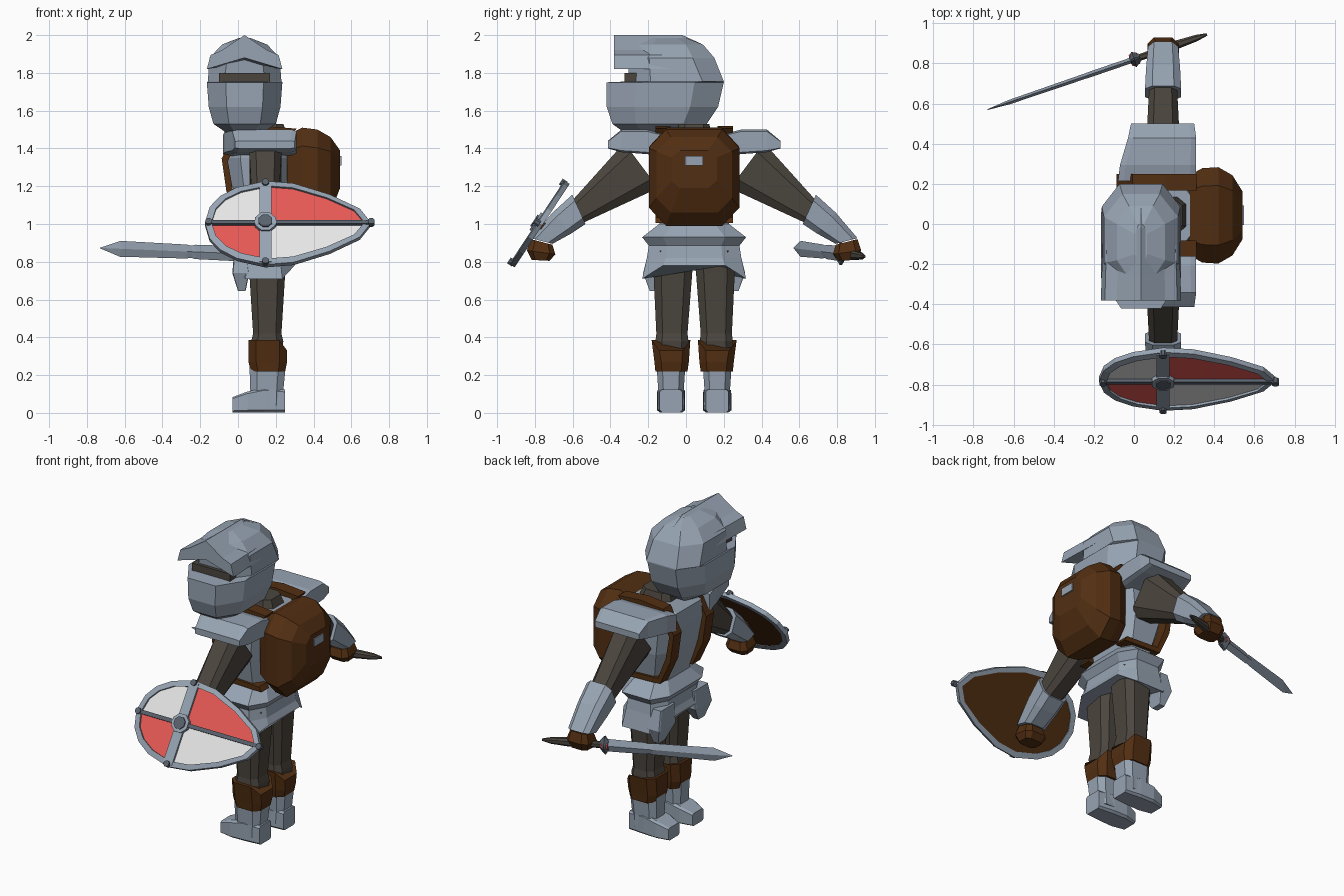
import bpy, bmesh
from mathutils import Vector

cube = bpy.data.objects.get("Cube")
if cube:
    bpy.data.objects.remove(cube, do_unlink=True)


def material(name, color):
    mat = bpy.data.materials.new(name)
    mat.use_nodes = True
    mat.diffuse_color = (*color, 1)
    shader = next(n for n in mat.node_tree.nodes if n.type == "BSDF_PRINCIPLED")
    shader.inputs["Base Color"].default_value = (*color, 1)
    shader.inputs["Roughness"].default_value = 0.8
    return mat


STEEL = material("steel", (.31, .37, .45))
IRON = material("dark iron", (.10, .12, .15))
LEATHER = material("brown leather", (.085, .028, .006))
CLOTH = material("dark cloth", (.07, .06, .048))
RED = material("red paint", (.8, .1, .09))
WHITE = material("white paint", (.8, .8, .8))

X, Y, Z = Vector((1, 0, 0)), Vector((0, 1, 0)), Vector((0, 0, 1))
MID = .043  # y of the body's plane of symmetry


def finish(name, bm, *mats):
    mesh = bpy.data.meshes.new(name)
    bm.to_mesh(mesh)
    bm.free()
    for mat in mats:
        mesh.materials.append(mat)
    obj = bpy.data.objects.new(name, mesh)
    bpy.context.collection.objects.link(obj)
    return obj


def loft_bmesh(rings, wrap=False):
    """Skin a row of equal rings, with caps or wrapped into a tube."""
    bm = bmesh.new()
    loops = [[bm.verts.new(p) for p in ring] for ring in rings]
    pairs = list(zip(loops, loops[1:]))
    if wrap:
        pairs.append((loops[-1], loops[0]))
    else:
        bm.faces.new(loops[0])
        bm.faces.new(loops[-1])
    for a, b in pairs:
        for i in range(len(a)):
            j = (i + 1) % len(a)
            bm.faces.new((a[i], a[j], b[j], b[i]))
    bmesh.ops.remove_doubles(bm, verts=bm.verts, dist=1e-5)
    bmesh.ops.recalc_face_normals(bm, faces=bm.faces)
    return bm


def loft(name, mat, rings, wrap=False):
    return finish(name, loft_bmesh(rings, wrap), mat)


def ring(c, u, v, k=.6):
    """Chamfered rectangle about c; k=1 is a full box, k=0 a diamond."""
    corners = ((1, -k), (1, k), (k, 1), (-k, 1), (-1, k), (-1, -k), (-k, -1), (k, -1))
    return [c + u * a + v * b for a, b in corners]


def flat(z, x0, x1, y0, y1, k=.6):
    return ring(Vector(((x0 + x1) / 2, (y0 + y1) / 2, z)), X * (x1 - x0) / 2, Y * (y1 - y0) / 2, k)


def body_ring(z, x0, x1, half, k=.6):
    return flat(z, x0, x1, MID - half, MID + half, k)


def upright(c, half_y, z0, z1, k=.6, x=0):
    """Ring facing along x, centred on y = c."""
    return ring(Vector((x, c, (z0 + z1) / 2)), Y * half_y, Z * (z1 - z0) / 2, k)


# Helmet
loft("helmet", STEEL, [flat(z, .035 - r, .035 + r, y0, y1, k) for z, r, y0, y1, k in (
    (1.465, .07, -.3, .02, .5), (1.53, .165, -.39, .11, .5), (1.62, .19, -.42, .17, .5),
    (1.75, .2, -.42, .2, .5), (1.755, .195, -.3, .2, .55), (1.88, .185, -.31, .15, .5),
    (1.95, .12, -.27, .09, .5), (1.985, .03, -.2, 0, .5))])
loft("eye_slit", CLOTH, [flat(z, -.1, .17, -.325, -.2, 1) for z in (1.75, 1.8)])


def visor_ring(y, spread, top, drop):
    shape = ((0, 0), (.12, .08), (.18, .105), (.2, .18), (0, drop), (-.2, .18), (-.18, .105), (-.12, .08))
    return [Vector((.035 + a * spread, y, top - b)) for a, b in shape]


loft("visor", STEEL, [visor_ring(-.38, 1, 2, .12), visor_ring(-.25, .98, 2, .14),
                      visor_ring(-.02, .94, 2, .15), visor_ring(.08, .8, 1.955, .15)])

# Torso, neck and hips
loft("breastplate", STEEL, [body_ring(*r) for r in (
    (.95, .03, .24, .18), (1.02, .02, .25, .185), (1.2, -.03, .27, .22),
    (1.35, -.06, .3, .225), (1.45, -.05, .3, .21), (1.48, 0, .28, .17))])
loft("neck", CLOTH, [body_ring(1.45, .03, .27, .1), body_ring(1.53, .05, .24, .08)])
skirt = [body_ring(*r) for r in (
    (1.0, .02, .25, .185), (.93, -.03, .3, .275), (.885, 0, .27, .24),
    (.82, -.01, .28, .25), (.74, -.025, .3, .275))]
for p in skirt[-1]:
    p.z = .71 if abs(p.y - MID) > .2 else .78
loft("hip_skirt", STEEL, skirt)

# Backpack with its buckle
PACK = ((.26, .19, 1.03, 1.47), (.34, .235, 1.0, 1.51), (.42, .24, .99, 1.5),
        (.49, .2, 1.06, 1.46), (.54, .12, 1.19, 1.39))
loft("backpack", LEATHER, [upright(MID, h, a, b, .62, x) for x, h, a, b in PACK])
loft("pack_buckle", STEEL, [upright(MID, .048, 1.31, 1.36, 1, x) for x in (.53, .548)])

for side, label in ((-1, "left"), (1, "right")):
    def at(d, z, x=0):
        return Vector((x, MID + side * d, z))

    def section(top, low, half, k=.6):
        """Limb ring between an upper and a lower point."""
        a, b = at(*top, .145), at(*low, .145)
        return ring((a + b) / 2, X * half, (a - b) / 2, k)

    # Shoulder strap
    path = ((.3, 1.49), (.15, 1.5), (0, 1.485), (-.07, 1.34), (-.045, 1.18), (.02, 1.03), (.27, 1.02))
    strap = []
    for x, z in path:
        out = Vector((x - .13, 0, z - 1.25)).normalized() * .018
        strap.append(ring(at(.165, z, x), Y * .04, out, 1))
    loft(label + "_strap", LEATHER, strap)

    # Arm
    loft(label + "_pauldron", STEEL, [
        ring(at(d, (a + b) / 2, (x0 + x1) / 2), X * (x1 - x0) / 2, Z * (b - a) / 2, .85)
        for d, x0, x1, a, b in ((.17, -.08, .31, 1.36, 1.48), (.25, -.07, .31, 1.37, 1.5),
                                (.385, -.03, .31, 1.38, 1.5), (.457, -.015, .3, 1.4, 1.44))])
    loft(label + "_upper_arm", CLOTH, [section((.37, 1.43), (.19, 1.19), .085),
                                       section((.64, 1.13), (.58, 1.01), .07)])
    loft(label + "_bracer", STEEL, [section((.645, 1.155), (.575, 1.0), .09),
                                    section((.75, 1.06), (.65, .95), .085),
                                    section((.865, .925), (.75, .895), .075)])
    loft(label + "_hand", LEATHER, [section((.865, .92), (.75, .89), .06),
                                    section((.885, .86), (.735, .84), .078),
                                    section((.86, .81), (.765, .805), .06)])

    # Leg
    def leg_ring(z, x0, x1, d0, d1, k=.6):
        return ring(at((d0 + d1) / 2, z, (x0 + x1) / 2), X * (x1 - x0) / 2, Y * (d1 - d0) / 2, k)

    loft(label + "_leg", CLOTH, [leg_ring(*r) for r in (
        (.86, .05, .26, .005, .22), (.74, .06, .25, .01, .215), (.42, .08, .23, .035, .2),
        (.38, .07, .24, .03, .205), (.25, .08, .23, .045, .19))])
    cuff = [leg_ring(.22, .07, .25, .035, .205), leg_ring(.27, .055, .26, .028, .21),
            leg_ring(.33, .055, .26, .02, .225)]
    for p in cuff[-1]:
        if abs(abs(p.y - MID) - .1225) > .1 or p.x < .06:
            p.z = .385
    loft(label + "_boot_cuff", LEATHER, cuff)
    loft(label + "_boot_shaft", STEEL, [leg_ring(*r) for r in (
        (.04, .05, .24, .05, .19), (.12, .065, .24, .055, .19), (.27, .06, .255, .045, .2))])
    loft(label + "_foot", STEEL, [
        ring(at(.122, top / 2 + .003, x), Y * h, Z * top / 2, .8)
        for x, h, top in ((.25, .06, .12), (.14, .072, .13), (.05, .075, .11), (-.03, .055, .08))])
    loft(label + "_skirt_tab", STEEL, [leg_ring(.86, -.02, .04, .1, .24, .9), leg_ring(.74, -.03, .06, .1, .27, .9),
                                       leg_ring(.645, 0, .04, .17, .235, .9)])

# Sword
GUARD = Vector((0, .82, .843))
ALONG = Vector((-.73, -.25, .03)).normalized()
ACROSS = ALONG.cross(Z).normalized()
WIDE = ACROSS.cross(ALONG)


def sword_part(name, mat, stations, k):
    loft(name, mat, [ring(GUARD + ALONG * s, WIDE * w, ACROSS * t, k) for s, w, t in stations])


sword_part("sword_blade", STEEL, ((0, .04, .014), (.24, .038, .014), (.26, .032, .013), (.29, .037, .013),
                                  (.66, .042, .011), (.772, .002, .002)), 0)
sword_part("sword_grip", CLOTH, ((0, .018, .016), (-.12, .02, .018), (-.22, .025, .022),
                                 (-.33, .018, .016), (-.385, .006, .006)), .5)
sword_part("sword_guard", IRON, ((.02, .03, .02), (0, .06, .04), (-.03, .03, .02)), .15)
sword_part("guard_gem", RED, ((.018, .018, .03), (-.022, .018, .03)), .6)

# Shield, tilted back on its own axes
CENTRE = Vector((.145, -.775, 1.0))
UP, OUT = Vector((0, .55, .835)), Vector((0, -.835, .55))


def on_shield(u, v, n=0):
    return CENTRE + X * u + UP * v + OUT * n


half = [(-.32, 0), (-.295, .1), (-.24, .17), (-.15, .225), (0, .265),
        (.15, .25), (.34, .18), (.5, .09), (.56, 0)]
outline = half + [(u, -v) for u, v in half[-2:0:-1]]
inner = [((u - .12) * .92 + .12, v * .87) for u, v in outline]
loft("shield_rim", STEEL, [[on_shield(u, v, n) for u, v in shape] for shape, n in (
    (outline, -.016), (outline, .012), (inner, .018), (inner, -.016))], wrap=True)

# Quartered board: painted front, leather back
bm = loft_bmesh([[on_shield(u, v, n) for u, v in inner] for n in (-.012, .005)])
for normal in (X, UP):
    bmesh.ops.bisect_plane(bm, geom=bm.verts[:] + bm.edges[:] + bm.faces[:], plane_co=CENTRE, plane_no=normal)
bm.normal_update()
for f in bm.faces:
    if f.normal.dot(OUT) > .5:
        offset = f.calc_center_median() - CENTRE
        f.material_index = 1 if offset.dot(X) * offset.dot(UP) > 0 else 2
finish("shield_board", bm, LEATHER, RED, WHITE)


def shield_part(name, mat, u, v, hu, hv, n0, n1, k=1):
    loft(name, mat, [ring(on_shield(u, v, n), X * hu, UP * hv, k) for n in (n0, n1)])


shield_part("shield_upright_bar", STEEL, 0, 0, .032, .25, 0, .018)
shield_part("shield_cross_bar", IRON, .12, 0, .43, .012, 0, .022)
shield_part("shield_boss", STEEL, 0, 0, .055, .055, 0, .028, .42)
shield_part("shield_boss_cap", IRON, 0, 0, .036, .036, .02, .036, .42)
for u, v in ((-.3, 0), (.56, 0), (0, .25), (0, -.25)):
    shield_part("shield_rivet", IRON, u, v, .018, .018, 0, .03, .42)
shield_part("shield_handle", LEATHER, 0, 0, .06, .02, -.05, -.01)
